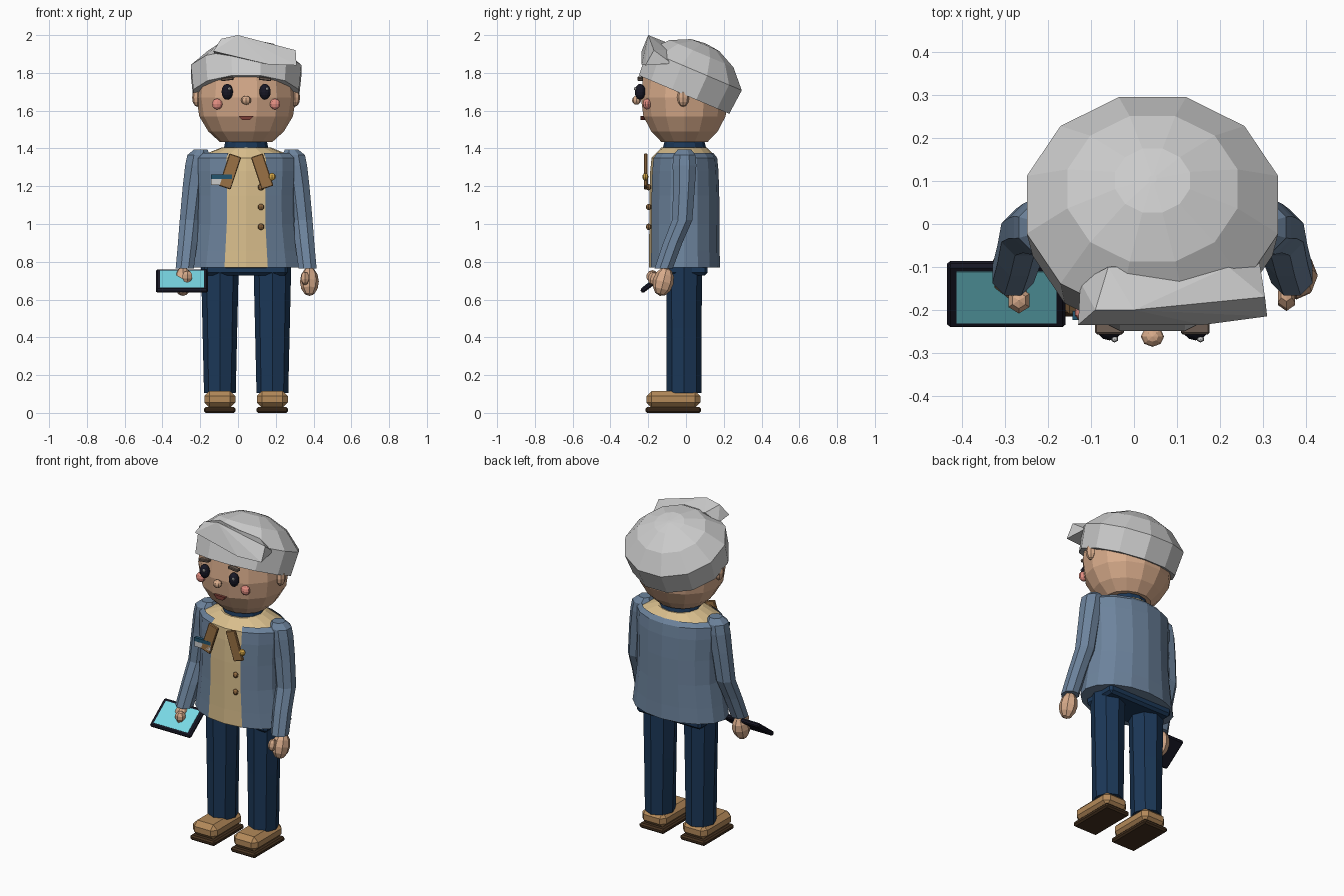
import bpy, bmesh, math
from mathutils import Matrix, Vector, Euler

if "Cube" in bpy.data.objects:
    bpy.data.objects.remove(bpy.data.objects["Cube"])

CX = 0.043  # body axis (the tablet shifts the figure sideways)


def mat(name, r, g, b):
    m = bpy.data.materials.new(name)
    m.diffuse_color = [(c / 255) ** 2.2 for c in (r, g, b)] + [1]
    m.use_nodes = True
    m.node_tree.nodes["Principled BSDF"].inputs["Base Color"].default_value = m.diffuse_color
    return m


SKIN = mat("skin", 215, 170, 138)
NAVY = mat("navy", 33, 58, 88)
BLUE = mat("jacket_blue", 108, 130, 155)
CREAM = mat("cream", 217, 190, 140)
TAN = mat("tan", 178, 136, 90)
BROWN = mat("brown", 152, 112, 70)
SOLE = mat("sole_brown", 70, 52, 36)
DARK = mat("near_black", 30, 30, 42)
CYAN = mat("screen_cyan", 120, 215, 228)
PINK = mat("pink", 225, 140, 128)
GOLD = mat("gold", 205, 160, 70)
BROW = mat("brow_grey", 110, 95, 85)
LIP = mat("lip", 125, 65, 58)
TEAL = mat("badge_blue", 40, 85, 110)
WHITE = mat("white", 240, 240, 240)


def finish(name, bm, material):
    bmesh.ops.recalc_face_normals(bm, faces=bm.faces)
    me = bpy.data.meshes.new(name)
    bm.to_mesh(me)
    bm.free()
    ob = bpy.data.objects.new(name, me)
    bpy.context.collection.objects.link(ob)
    if material:
        me.materials.append(material)
    return ob


def loft(name, rings, n, material, half=False, caps=(True, True), gap_from=None):
    """Rings (x, y, z, rx, ry) skinned upward; gap_from opens the two front faces."""
    bm = bmesh.new()
    off = -math.pi / 2 + (math.pi / n if half else 0)
    loops = [[bm.verts.new((x + rx * math.cos(off + 2 * math.pi * j / n),
                            y + ry * math.sin(off + 2 * math.pi * j / n), z))
              for j in range(n)] for x, y, z, rx, ry in rings]
    for i in range(len(loops) - 1):
        for j in range(n):
            if gap_from is not None and i >= gap_from and j in (0, n - 1):
                continue
            k = (j + 1) % n
            bm.faces.new((loops[i][j], loops[i][k], loops[i + 1][k], loops[i + 1][j]))
    if caps[0]:
        bm.faces.new(loops[0])
    if caps[1]:
        bm.faces.new(loops[-1])
    return finish(name, bm, material)


def ball(name, loc, r, material, u=8, v=6, rot=(0, 0, 0)):
    bm = bmesh.new()
    bmesh.ops.create_uvsphere(bm, u_segments=u, v_segments=v, radius=1)
    m = Matrix.LocRotScale(Vector(loc), Euler(rot), Vector(r))
    bmesh.ops.transform(bm, matrix=m, verts=bm.verts)
    return finish(name, bm, material)


def box(name, loc, size, material, rot=(0, 0, 0), bevel=0):
    bm = bmesh.new()
    bmesh.ops.create_cube(bm, size=1)
    bmesh.ops.scale(bm, vec=size, verts=bm.verts)
    if bevel:
        bmesh.ops.bevel(bm, geom=bm.edges[:], offset=bevel, segments=1, affect='EDGES')
    bmesh.ops.transform(bm, matrix=Matrix.LocRotScale(Vector(loc), Euler(rot), None), verts=bm.verts)
    return finish(name, bm, material)


def hull(name, pts, material):
    bm = bmesh.new()
    for p in pts:
        bm.verts.new(p)
    bmesh.ops.convex_hull(bm, input=bm.verts[:])
    return finish(name, bm, material)


# head and neck
loft("head", [(CX, -.008, z, r, r * .9) for z, r in
              ((1.435, .14), (1.49, .20), (1.57, .248), (1.67, .263), (1.78, .25), (1.88, .19), (1.93, .1))],
     14, SKIN, half=True)
loft("neck", [(CX, -.008, 1.36, .118, .115), (CX, -.008, 1.40, .118, .115), (CX, -.008, 1.46, .105, .1)], 12, NAVY)

# hair cap: dome tilted backwards
hair = loft("hair_cap", [(0, 0, z, r, r * .93) for z, r in
                         ((0, .24), (0, .289), (.14, .303), (.235, .205), (.285, .09), (.293, .01))],
            12, None, half=True)
hair.data.transform(Matrix.LocRotScale(Vector((CX, -.01, 1.685)), Euler((math.radians(-23), 0, 0)), None))
hull("hair_quiff", [(-.13, -.235, 1.915), (-.125, -.135, 1.90), (-.06, -.10, 1.96), (-.09, -.20, 1.98),
                    (.0, -.2, 2.0), (.16, -.235, 1.845), (.31, -.215, 1.84), (.305, -.17, 1.92),
                    (.29, -.075, 1.85), (.22, -.1, 1.92)], None)

# face
ball("nose", (CX, -.262, 1.655), (.027, .024, .024), SKIN)
hull("mouth", [(CX + x, y, z) for y in (-.215, -.242) for x, z in
               ((-.04, 1.572), (0, 1.562), (.04, 1.572), (.02, 1.55), (-.02, 1.55))], LIP)
for s, side in ((-1, "right"), (1, "left")):
    ball(side + "_eye", (CX + s * .1, -.243, 1.70), (.03, .028, .042), DARK, 12, 8)
    ball(side + "_eye_glint", (CX + s * .1 + .012, -.268, 1.716), (.009, .008, .009), WHITE, 6, 4)
    box(side + "_brow", (CX + s * .1, -.242, 1.768), (.066, .03, .017), BROW,
        rot=(0, s * .12, 0), bevel=.004)
    ball(side + "_cheek", (CX + s * .153, -.207, 1.635), (.029, .022, .029), PINK, 10, 6)
    ball(side + "_ear", (CX + s * .258, -.015, 1.67), (.028, .032, .05), SKIN)

# torso: cream top with open jacket over it
body = [(.77, .30, .19), (.86, .287, .188), (1.0, .268, .187), (1.15, .265, .186), (1.28, .272, .182), (1.35, .272, .175)]
loft("shirt", [(CX, -.01, z, a * .985, b * .985) for z, a, b in body] + [(CX, -.01, 1.405, .13, .12)], 16, CREAM)
loft("jacket", [(CX, -.01, .768, .17, .1)] + [(CX, -.01, z, a, b) for z, a, b in body]
     + [(CX, -.01, 1.375, .245, .155)], 16, BLUE, caps=(False, False), gap_from=1)

# front details
for s, side in ((-1, "right"), (1, "left")):
    box(side + "_collar_ribbon", (CX + s * .085, -.213, 1.278), (.066, .018, .18), BROWN,
        rot=(0, s * -.32, 0), bevel=.004)
box("badge_plate", (-.087, -.212, 1.222), (.11, .02, .032), None)
box("badge_stripe", (-.087, -.213, 1.25), (.112, .02, .022), TEAL)
ball("lapel_pin", (.18, -.215, 1.25), (.02, .016, .02), GOLD)
for i in range(3):
    ball("button_%d" % (i + 1), (.122, -.198, 1.195 - .105 * i), (.017, .014, .017), BROWN)

# hips
box("hips", (CX, .005, .77), (.44, .22, .085), NAVY, bevel=.015)

# limbs, mirrored about the body axis
for s, side in ((-1, "right"), (1, "left")):
    x = CX + s * .139
    loft(side + "_leg", [(x, -.01, .105, .084, .092), (x, -.01, .45, .092, .092), (x, -.01, .79, .1, .096)],
         8, NAVY)
    box(side + "_shoe", (x, -.067, .072), (.165, .285, .09), TAN, bevel=.028)
    box(side + "_sole", (x, -.068, .015), (.168, .295, .03), SOLE, bevel=.009)
    arm = [(.325, -.118, .765, .052), (.31, -.07, .90, .055), (.298, -.02, 1.02, .058), (.278, -.01, 1.20, .062),
           (.26, -.008, 1.31, .068), (.252, -.008, 1.365, .064), (.24, -.008, 1.395, .038)]
    loft(side + "_sleeve", [(CX + s * a, y, z, r, r) for a, y, z, r in arm], 8, BLUE, half=True)
    ball(side + "_hand", (CX + s * .335, -.12, .695), (.05, .055, .078), SKIN, rot=(-.25, 0, 0))
    ball(side + "_thumb", (CX + s * .312, -.172, .712), (.024, .03, .036), SKIN, 6, 5, rot=(-.3, 0, 0))

# tablet in the right hand
tilt = (math.radians(37), 0, 0)
box("tablet_body", (-.297, -.163, .698), (.276, .186, .026), DARK, rot=tilt, bevel=.008)
up = Euler(tilt).to_matrix() @ Vector((0, 0, .0125))
box("tablet_screen", Vector((-.297, -.163, .698)) + up, (.232, .15, .005), CYAN, rot=tilt)
ball("gripping_thumb", (-.268, -.178, .722), (.03, .032, .034), SKIN, 6, 5)
